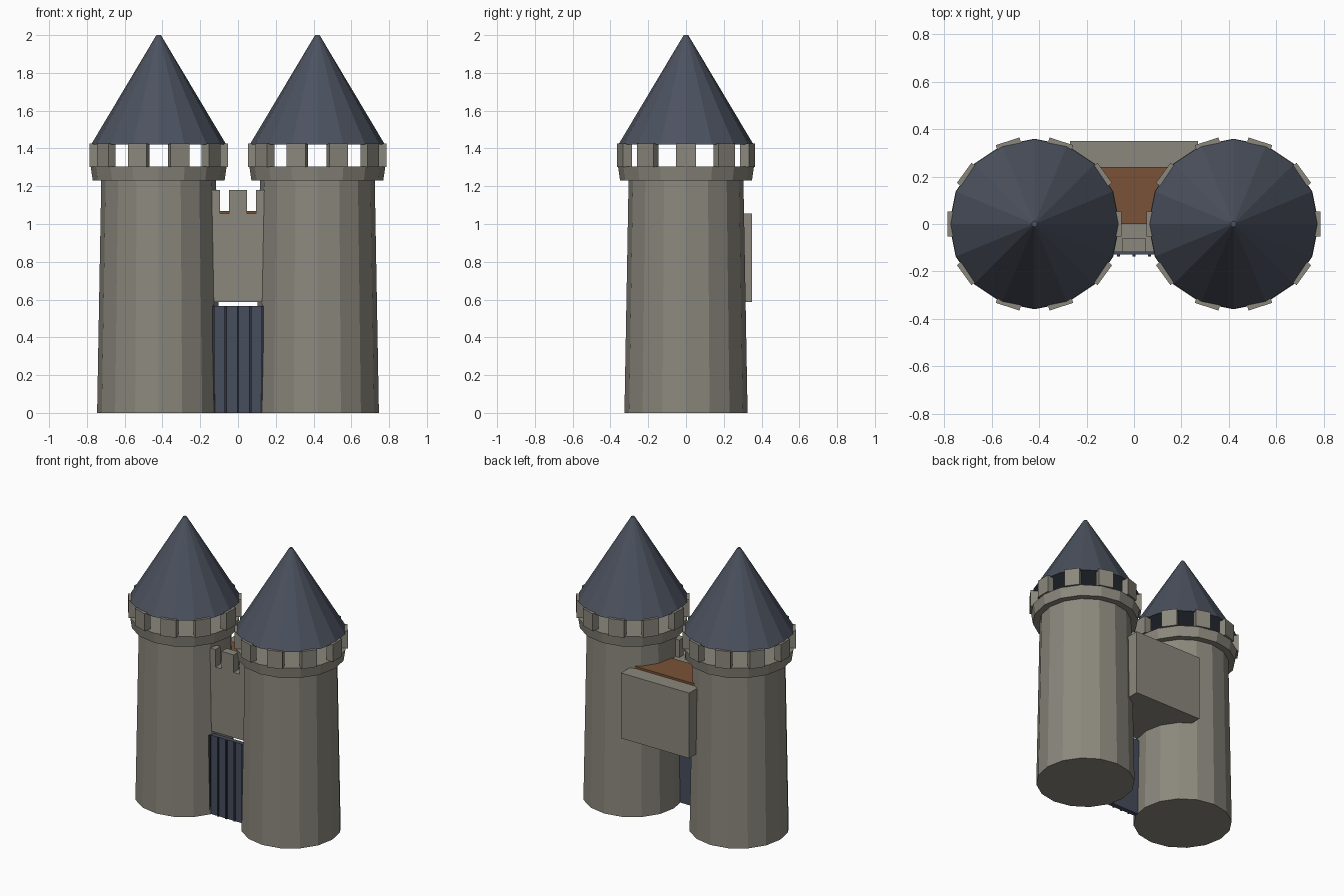
import bpy, bmesh, math
from mathutils import Matrix

if "Cube" in bpy.data.objects:
    bpy.data.objects.remove(bpy.data.objects["Cube"])


def material(name, rgb):
    m = bpy.data.materials.new(name)
    m.diffuse_color = (*rgb, 1)
    m.use_nodes = True
    m.node_tree.nodes["Principled BSDF"].inputs["Base Color"].default_value = m.diffuse_color
    return m


STONE = material("grey stone", (0.26, 0.245, 0.205))
SLATE = material("blue slate", (0.072, 0.085, 0.115))
GATE = material("gate blue", (0.062, 0.074, 0.108))
IRON = material("dark iron", (0.030, 0.034, 0.052))
WOOD = material("brown wood", (0.195, 0.085, 0.038))


def finish(name, bm, mat):
    mesh = bpy.data.meshes.new(name)
    bmesh.ops.recalc_face_normals(bm, faces=bm.faces)
    bm.to_mesh(mesh)
    bm.free()
    mesh.materials.append(mat)
    ob = bpy.data.objects.new(name, mesh)
    bpy.context.collection.objects.link(ob)
    return ob


def add_box(bm, lo, hi, turn=Matrix()):
    size = [b - a for a, b in zip(lo, hi)]
    mid = [(a + b) / 2 for a, b in zip(lo, hi)]
    bmesh.ops.create_cube(bm, size=1, matrix=turn @ Matrix.Translation(mid)
                          @ Matrix.Diagonal((*size, 1)))


def boxes(name, mat, *spans):
    bm = bmesh.new()
    for lo, hi in spans:
        add_box(bm, lo, hi)
    return finish(name, bm, mat)


def drum(name, mat, x, r_low, r_high, z_low, z_high, sides=16):
    # Faceted tapered cylinder with corners on the x and y axes
    bm = bmesh.new()
    rings = []
    for r, z in ((r_low, z_low), (r_high, z_high)):
        rings.append([bm.verts.new((x + r * math.cos(math.tau * i / sides),
                                    r * math.sin(math.tau * i / sides), z))
                      for i in range(sides)])
    low, high = rings
    bm.faces.new(low)
    bm.faces.new(high)
    for i in range(sides):
        j = (i + 1) % sides
        bm.faces.new((low[i], low[j], high[j], high[i]))
    return finish(name, bm, mat)


# Twin towers
for side, x in (("left", -0.42), ("right", 0.42)):
    drum(side + "_tower_shaft", STONE, x, 0.326, 0.304, 0, 1.23)
    drum(side + "_tower_collar", STONE, x, 0.349, 0.36, 1.23, 1.305)
    drum(side + "_tower_roof", SLATE, x, 0.358, 0.012, 1.42, 2.0)
    # Ring of ten battlements under the roof
    bm = bmesh.new()
    for i in range(10):
        turn = Matrix.Translation((x, 0, 0)) @ Matrix.Rotation(math.tau * i / 10, 4, 'Z')
        add_box(bm, (0.319, -0.0525, 1.303), (0.367, 0.0525, 1.427), turn)
    finish(side + "_tower_battlements", bm, STONE)

# Gatehouse block between the towers, with its wooden deck
boxes("gatehouse_block", STONE, ((-0.27, -0.118, 0.588), (0.27, 0.35, 1.055)))
boxes("gatehouse_deck", WOOD, ((-0.26, 0.0, 1.05), (0.26, 0.24, 1.07)))
boxes("gatehouse_battlements", STONE,
      *[((c - 0.048, -0.118, 1.05), (c + 0.048, -0.06, 1.18)) for c in (-0.143, 0, 0.143)])

# Gate panel and its upright bars
boxes("gate_panel", GATE, ((-0.15, -0.128, 0), (0.15, -0.095, 0.565)))
boxes("gate_bars", IRON,
      *[((c * 0.065 - 0.006, -0.137, 0), (c * 0.065 + 0.006, -0.12, 0.565)) for c in range(-2, 3)])
